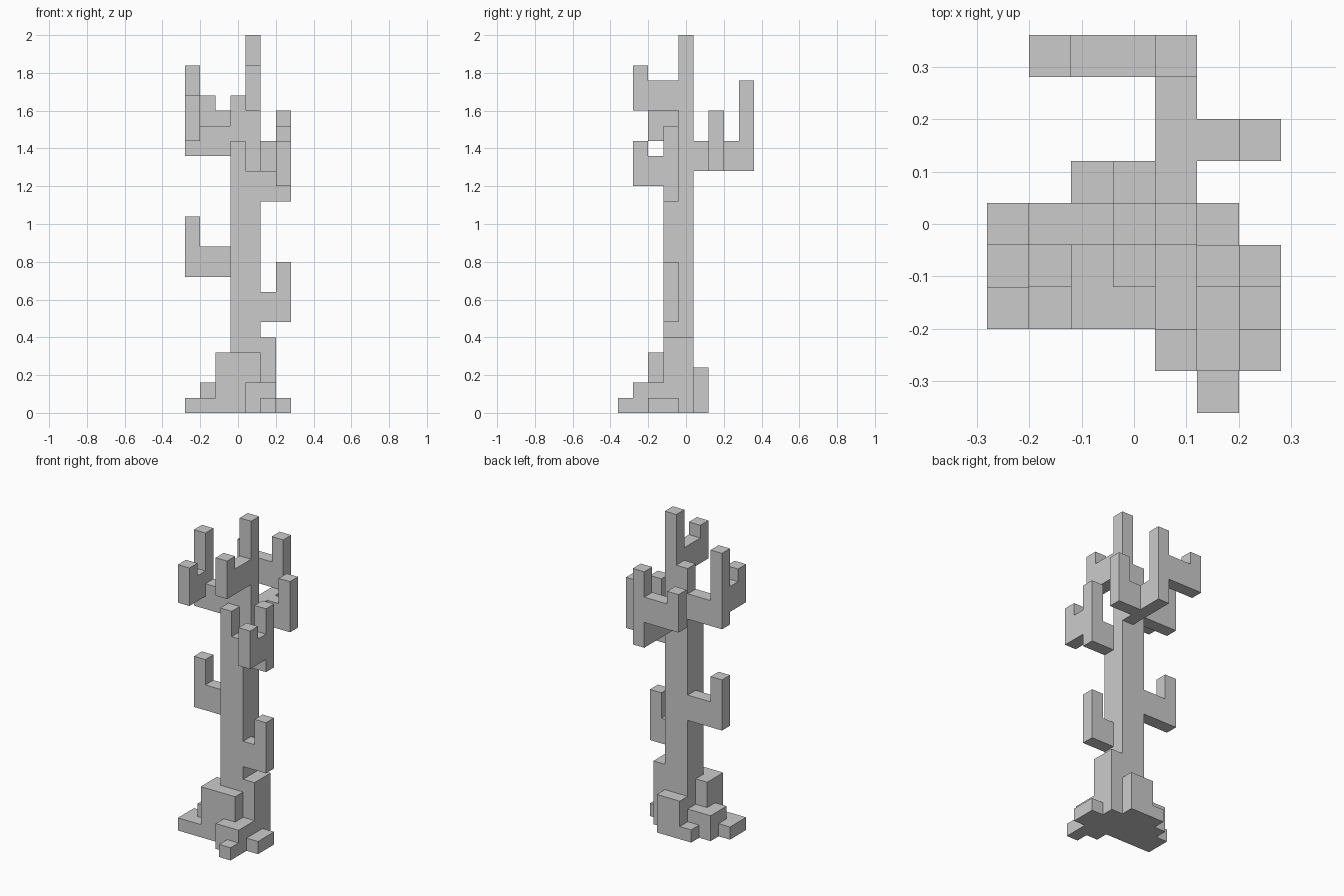
import bpy, bmesh, math
from mathutils import Vector

if "Cube" in bpy.data.objects:
    bpy.data.objects.remove(bpy.data.objects["Cube"])

U = 0.08                                # block size
ORIGIN = Vector((-0.28, -0.36, 0.0))    # corner of the first block
X = Vector((1, 0))
Y = Vector((0, 1))
parts = {}


def column(name, pos, low, high):
    """Stack blocks at one spot of the plan."""
    own = parts.setdefault(name, set())
    own.update((int(pos.x), int(pos.y), z) for z in range(low, high))


def limb(name, x, y, z, way, reach, tip):
    """Level arm two blocks thick that ends in an upright tip."""
    for i in range(reach):
        column(name, Vector((x, y)) + way * i, z, z + (tip if i == reach - 1 else 2))


def root(x, y, way, heights):
    """Steps of given heights walking over the ground."""
    for i, h in enumerate(heights):
        column("roots", Vector((x, y)) + way * i, 0, h)


def build(name, own, solid):
    """Skin one part: only faces open to the air, merged into flat panels."""
    bm = bmesh.new()
    for c in own:
        for axis in range(3):
            for side in range(2):
                n = list(c)
                n[axis] += 2 * side - 1
                if tuple(n) in solid:
                    continue
                u, v = Vector.Fill(3), Vector.Fill(3)
                u[axis - 2], v[axis - 1] = 1, 1
                p = Vector(c)
                p[axis] += side
                quad = [bm.verts.new(ORIGIN + q * U) for q in (p, p + u, p + u + v, p + v)]
                bm.faces.new(quad if side else quad[::-1])
    bmesh.ops.remove_doubles(bm, verts=bm.verts[:], dist=0.001)
    bmesh.ops.dissolve_limit(bm, angle_limit=math.radians(1),
                             verts=bm.verts[:], edges=bm.edges[:])
    mesh = bpy.data.meshes.new(name)
    bm.to_mesh(mesh)
    bm.free()
    bpy.context.collection.objects.link(bpy.data.objects.new(name, mesh))


# Trunk: two by two blocks with a broken, stepped top
for i, top in enumerate((18, 16, 21, 25)):
    column("trunk", Vector((3 + i % 2, 3 + i // 2)), 0, top)

# Roots: front, left, right and back flares
root(4, 2, -X, (4, 4, 4, 1, 1))
root(2, 3, -X, (4, 2, 1))
root(2, 4, -X, (2, 2))
root(5, 4, -Y, (5, 5, 2, 2, 1))
root(4, 1, X, (2,))
root(6, 3, -Y, (1, 1))
root(4, 5, -X, (3, 3, 1))

# Branches, each with the twigs that fork from it
limb("low_right_branch", 5, 3, 6, X, 2, 4)
limb("low_left_branch", 2, 4, 9, -X, 3, 4)
limb("upper_right_branch", 5, 3, 14, X, 2, 5)
limb("upper_right_branch", 6, 2, 15, -Y, 2, 3)
limb("upper_left_branch", 2, 4, 17, -X, 3, 6)
limb("upper_left_branch", 0, 3, 18, -Y, 2, 3)
limb("back_branch", 4, 5, 16, Y, 4, 6)
limb("back_branch", 3, 8, 18, -X, 3, 3)
limb("back_branch", 5, 6, 16, X, 2, 4)
limb("top_front_branch", 4, 3, 20, -Y, 3, 3)

solid = set().union(*parts.values())
for name, own in parts.items():
    build(name, own, solid)
